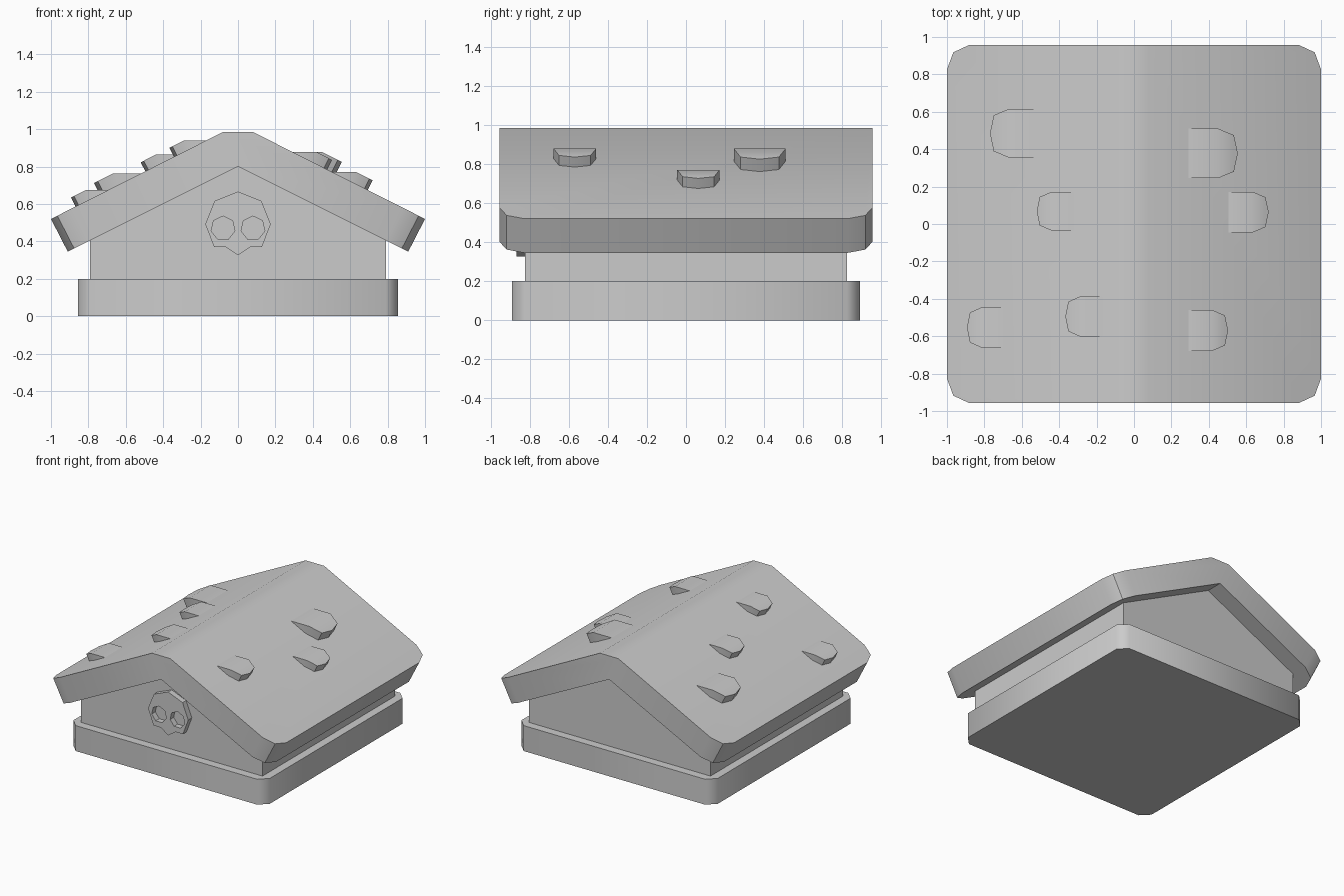
import bpy, bmesh, math

if "Cube" in bpy.data.objects:
    bpy.data.objects.remove(bpy.data.objects["Cube"])

SLOPE = 0.505                                   # roof pitch (dz/dx)


def finish(name, bm, angle=30):
    bmesh.ops.recalc_face_normals(bm, faces=bm.faces[:])
    me = bpy.data.meshes.new(name)
    bm.to_mesh(me)
    bm.free()
    ob = bpy.data.objects.new(name, me)
    bpy.context.collection.objects.link(ob)
    bpy.ops.object.select_all(action='DESELECT')
    ob.select_set(True)
    bpy.context.view_layer.objects.active = ob
    bpy.ops.object.shade_smooth_by_angle(angle=math.radians(angle))
    return ob


def loft(a, b):
    """Closed prism between two matching rings of points."""
    bm = bmesh.new()
    va, vb = [bm.verts.new(p) for p in a], [bm.verts.new(p) for p in b]
    n = len(va)
    for i in range(n):
        j = (i + 1) % n
        bm.faces.new((va[i], va[j], vb[j], vb[i]))
    bm.faces.new(va)
    bm.faces.new(vb)
    return bm


def prism_y(profile, half):
    return loft([(x, -half, z) for x, z in profile], [(x, half, z) for x, z in profile])


# Base slab with chamfered upright corners
bm = prism_y([(-0.855, 0), (0.855, 0), (0.855, 0.2), (-0.855, 0.2)], 0.89)
upright = [e for e in bm.edges if abs(e.verts[0].co.z - e.verts[1].co.z) > 0.1]
bmesh.ops.bevel(bm, geom=upright, offset=0.065, segments=1, affect='EDGES')
finish("base", bm, 50)

# Gabled walls
finish("walls", prism_y([(-0.79, 0.19), (0.79, 0.19), (0.79, 0.43), (0, 0.83), (-0.79, 0.43)], 0.824))

# Thick roof, eave corners rounded in two segments
bm = prism_y([(-1, 0.52), (-0.08, 0.985), (0.08, 0.985), (1, 0.52),
              (0.91, 0.345), (0, 0.80), (-0.91, 0.345)], 0.956)
corners = [e for e in bm.edges if all(abs(v.co.x) > 0.9 for v in e.verts)
           and abs(e.verts[0].co.y - e.verts[1].co.y) < 0.01]
bmesh.ops.bevel(bm, geom=corners, offset=0.13, segments=2, profile=0.5, affect='EDGES')
finish("roof", bm)


# Raised shingles: level top, then bent down parallel to the roof
def shingle(name, side, x0, x1, y0, y1):
    length, w = x1 - x0, y1 - y0
    xb, z0 = x0 + 0.6 * length, 0.52 + (1 - x0) * SLOPE
    outline = [(x0, y0), (xb, y0), (x0 + 0.92 * length, y0 + 0.13 * w), (x1, y0 + 0.5 * w),
               (x0 + 0.92 * length, y1 - 0.13 * w), (xb, y1), (x0, y1)]
    top = [(x, y, z0 - max(0, x - xb) * SLOPE) for x, y in outline]
    d = (xb - x0) * SLOPE + 0.02
    low = [(x - 0.451 * d, y, z - 0.893 * d) for x, y, z in top]
    bm = loft(top, low)
    # crease across the top where it bends
    bm.verts.ensure_lookup_table()
    bmesh.ops.connect_verts(bm, verts=[bm.verts[1], bm.verts[5]])
    for v in bm.verts:
        v.co.x *= side
    finish(name, bm)


for i, spec in enumerate([
        (1, 0.29, 0.555, 0.245, 0.51), (1, 0.505, 0.72, -0.045, 0.172),
        (1, 0.29, 0.503, -0.678, -0.46), (-1, 0.52, 0.77, 0.355, 0.615),
        (-1, 0.32, 0.52, -0.035, 0.172), (-1, 0.695, 0.893, -0.662, -0.445),
        (-1, 0.168, 0.367, -0.602, -0.387)]):
    shingle(f"shingle_{i + 1}", *spec)

# Skull plaque on the front gable, eye sockets cut through
half = [(0.125, 0.617), (0.175, 0.493), (0.128, 0.37), (0.065, 0.37)]
skull = [(0, 0.667)] + half + [(0, 0.326)] + [(-x, z) for x, z in reversed(half)]
eyes = [[(cx + 0.065 * math.sin(k * math.tau / 7), 0.47 + 0.065 * math.cos(k * math.tau / 7))
         for k in range(7)] for cx in (-0.08, 0.08)]
cu = bpy.data.curves.new("skull_plaque", 'CURVE')
cu.dimensions, cu.fill_mode, cu.extrude = '2D', 'BOTH', 0.025
for ring in [skull] + eyes:
    sp = cu.splines.new('POLY')
    sp.points.add(len(ring) - 1)
    for p, (x, z) in zip(sp.points, ring):
        p.co = (x, z, 0, 1)
    sp.use_cyclic_u = True
plaque = bpy.data.objects.new("skull_plaque", cu)
plaque.rotation_euler.x = math.pi / 2
plaque.location.y = -0.843
bpy.context.collection.objects.link(plaque)
bpy.ops.object.select_all(action='DESELECT')
plaque.select_set(True)
bpy.context.view_layer.objects.active = plaque
bpy.ops.object.convert(target='MESH')
bpy.ops.object.shade_flat()
